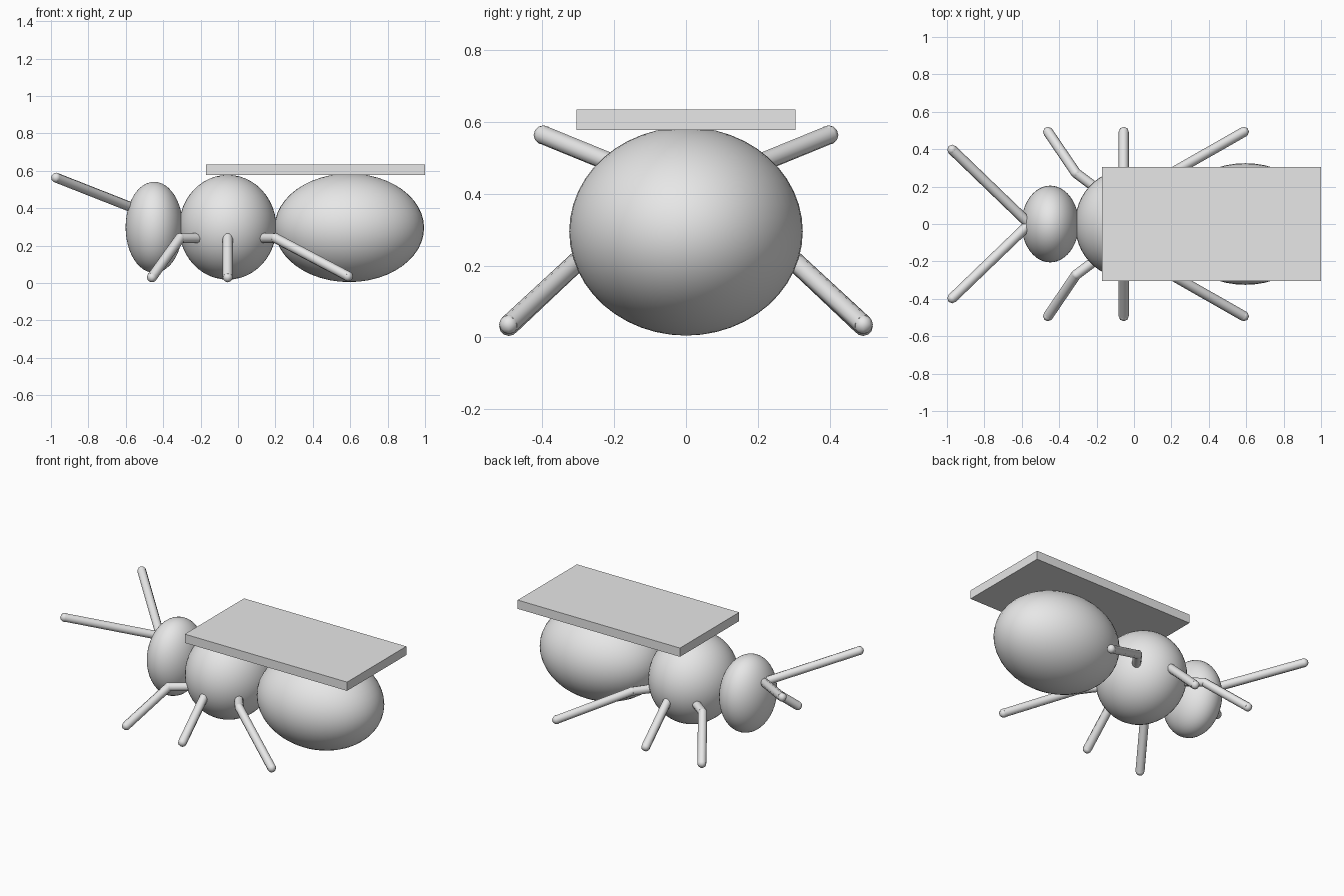
import bpy
import bmesh
from mathutils import Matrix, Vector

cube = bpy.data.objects.get("Cube")
if cube:
    bpy.data.objects.remove(cube, do_unlink=True)

# Single plain grey material
grey = bpy.data.materials.new("plain_grey")
grey.use_nodes = True
grey.diffuse_color = (0.8, 0.8, 0.8, 1)
grey.node_tree.nodes["Principled BSDF"].inputs["Base Color"].default_value = (0.8, 0.8, 0.8, 1)


def finish(name, bm, smooth):
    mesh = bpy.data.meshes.new(name)
    bm.to_mesh(mesh)
    bm.free()
    mesh.materials.append(grey)
    for p in mesh.polygons:
        p.use_smooth = smooth
    obj = bpy.data.objects.new(name, mesh)
    bpy.context.collection.objects.link(obj)
    return obj


def ellipsoid(name, centre, radii):
    bm = bmesh.new()
    matrix = Matrix.Translation(centre) @ Matrix.Diagonal((*radii, 1))
    bmesh.ops.create_uvsphere(bm, u_segments=48, v_segments=24, radius=1, matrix=matrix)
    return finish(name, bm, True)


def limb(name, points, radius=0.027):
    """Round rods between the points, with a ball at every joint and tip."""
    bm = bmesh.new()
    points = [Vector(p) for p in points]
    for p in points:
        bmesh.ops.create_uvsphere(bm, u_segments=8, v_segments=6, radius=radius,
                                  matrix=Matrix.Translation(p))
    for a, b in zip(points, points[1:]):
        turn = (b - a).to_track_quat('Z', 'Y').to_matrix().to_4x4()
        bmesh.ops.create_cone(bm, cap_ends=True, segments=8, radius1=radius, radius2=radius,
                              depth=(b - a).length,
                              matrix=Matrix.Translation((a + b) / 2) @ turn)
    obj = finish(name, bm, True)
    bpy.ops.object.select_all(action='DESELECT')
    obj.select_set(True)
    bpy.context.view_layer.objects.active = obj
    bpy.ops.object.shade_smooth_by_angle(angle=0.82)
    return obj


# Body segments
ellipsoid("head", (-0.448, 0, 0.298), (0.153, 0.205, 0.243))
ellipsoid("thorax", (-0.055, 0, 0.298), (0.26, 0.285, 0.28))
ellipsoid("abdomen", (0.595, 0, 0.295), (0.40, 0.325, 0.29))

# Flat slab resting on the back
bm = bmesh.new()
bmesh.ops.create_cube(bm, size=1, matrix=Matrix.Translation((0.415, 0, 0.605))
                      @ Matrix.Diagonal((1.17, 0.61, 0.057, 1)))
finish("back_slab", bm, False)

# Limbs, given for the +y side and mirrored: hip, knee, foot
limbs = {
    "antenna": [(-0.57, 0.01, 0.405), (-0.972, 0.397, 0.563)],
    "front_leg": [(-0.20, 0.19, 0.24), (-0.31, 0.272, 0.24), (-0.46, 0.493, 0.031)],
    "middle_leg": [(-0.055, 0.19, 0.24), (-0.055, 0.272, 0.24), (-0.055, 0.493, 0.031)],
    "hind_leg": [(0.14, 0.19, 0.24), (0.20, 0.272, 0.24), (0.588, 0.493, 0.036)],
}
for name, points in limbs.items():
    for side, sign in (("back", 1), ("front", -1)):
        limb(f"{name}_{side}_side", [(x, y * sign, z) for x, y, z in points])
